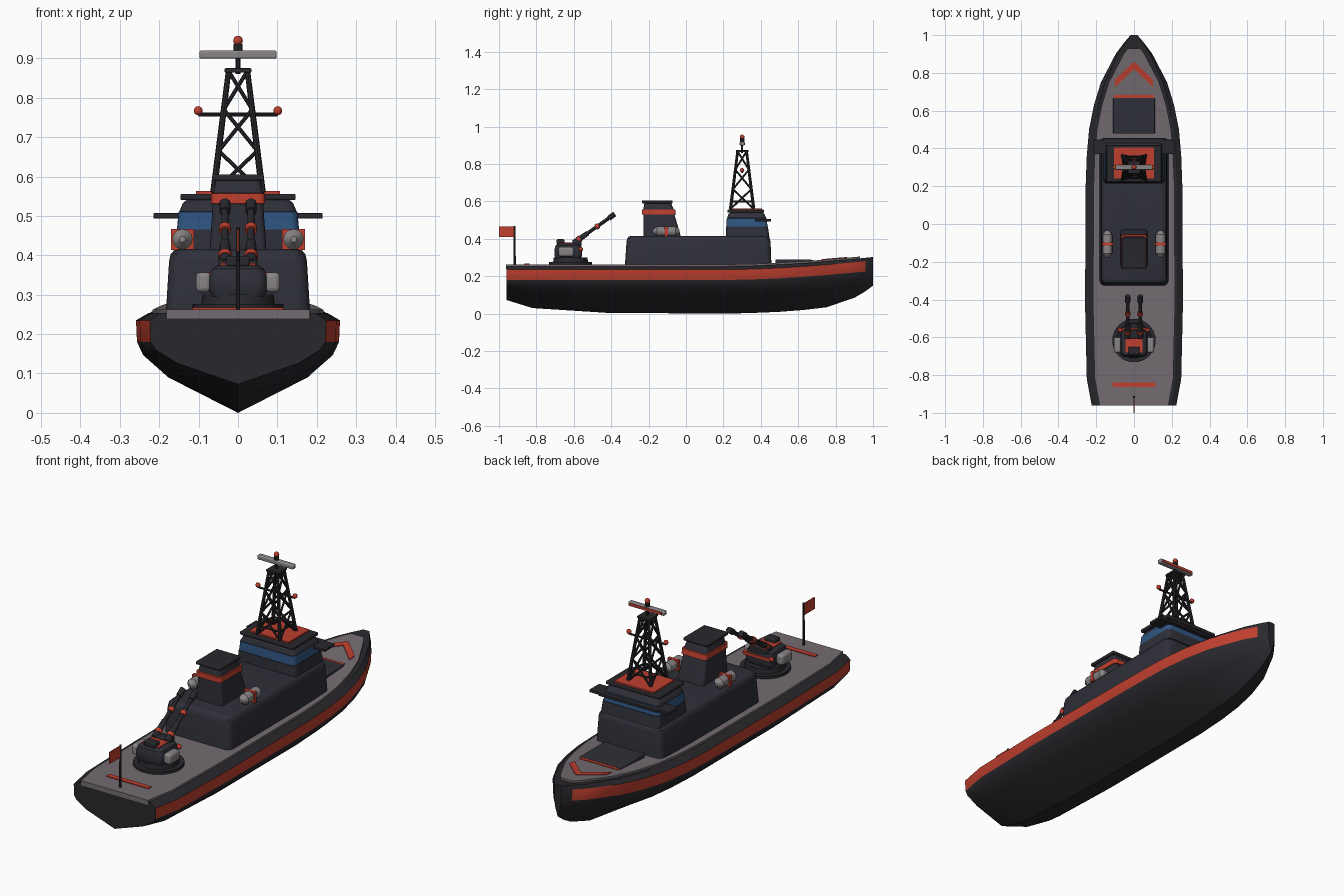
import bpy, bmesh, math
from mathutils import Vector

if "Cube" in bpy.data.objects:
    bpy.data.objects.remove(bpy.data.objects["Cube"])


def material(name, rgb):
    m = bpy.data.materials.new(name)
    m.diffuse_color = (*rgb, 1)
    m.use_nodes = True
    m.node_tree.nodes["Principled BSDF"].inputs["Base Color"].default_value = m.diffuse_color
    return m


DARK = material("charcoal", (0.028, 0.029, 0.040))
BLACK = material("soft_black", (0.022, 0.022, 0.027))
RED = material("signal_red", (0.52, 0.050, 0.028))
GREY = material("deck_grey", (0.175, 0.150, 0.165))
LIGHT = material("light_grey", (0.25, 0.23, 0.24))
BLUE = material("window_blue", (0.028, 0.092, 0.22))


def finish(name, bm, mats, bevel=0, angle=30):
    bmesh.ops.recalc_face_normals(bm, faces=bm.faces)
    me = bpy.data.meshes.new(name)
    bm.to_mesh(me)
    bm.free()
    for m in mats:
        me.materials.append(m)
    ob = bpy.data.objects.new(name, me)
    bpy.context.collection.objects.link(ob)
    if bevel:
        b = ob.modifiers.new("bevel", 'BEVEL')
        b.width, b.segments = bevel, 3
    bpy.ops.object.select_all(action='DESELECT')
    ob.select_set(True)
    bpy.context.view_layer.objects.active = ob
    bpy.ops.object.shade_smooth_by_angle(angle=math.radians(angle))
    return ob


def skin(name, rings, mats, rule=lambda i, j: 0, bevel=0):
    """Join equal rings of points into a capped skin."""
    bm = bmesh.new()
    rv = [[bm.verts.new(p) for p in ring] for ring in rings]
    n = len(rv[0])
    for i in range(len(rv) - 1):
        for j in range(n):
            k = (j + 1) % n
            f = bm.faces.new((rv[i][j], rv[i][k], rv[i + 1][k], rv[i + 1][j]))
            f.material_index = rule(i, j)
    bm.faces.new(rv[0])
    bm.faces.new(rv[-1])
    return finish(name, bm, mats, bevel)


def loft(name, levels, r, mats, bands={}, cx=0):
    """Rounded rectangles (z, half width, y0, y1) stacked upwards."""
    rings = []
    for z, hx, y0, y1 in levels:
        ring = []
        for q, (sx, y) in enumerate(((1, y1 - r), (-1, y1 - r), (-1, y0 + r), (1, y0 + r))):
            for s in range(5):
                a = (q + s / 4) * math.pi / 2
                ring.append((cx + sx * (hx - r) + r * math.cos(a), y + r * math.sin(a), z))
        rings.append(ring)
    return skin(name, rings, mats, lambda i, j: bands.get(i, 0))


def box(name, x, y, z, mat, bevel=0):
    rings = [[(x[0], y[0], h), (x[1], y[0], h), (x[1], y[1], h), (x[0], y[1], h)] for h in z]
    return skin(name, rings, [mat], bevel=bevel)


def rods(name, parts, mat, n=10):
    """Tapered rods (start, end, radius, end radius) in one object."""
    bm = bmesh.new()
    for a, b, r1, r2 in parts:
        a, b = Vector(a), Vector(b)
        d = b - a
        m = d.to_track_quat('Z', 'Y').to_matrix().to_4x4()
        m.translation = (a + b) / 2
        bmesh.ops.create_cone(bm, cap_ends=True, segments=n, radius1=r1, radius2=r2,
                              depth=d.length, matrix=m)
    return finish(name, bm, [mat])


def ball(name, p, r, mat):
    bm = bmesh.new()
    bmesh.ops.create_uvsphere(bm, u_segments=14, v_segments=8, radius=r)
    bmesh.ops.translate(bm, verts=bm.verts, vec=p)
    return finish(name, bm, [mat], angle=60)


def sheer(y):
    return 0.05 * max(0, (y - 0.2) / 0.8) ** 1.7


# Hull: (y, half beam, keel height)
ST = [(-0.96, 0.224, 0.073), (-0.82, 0.25, 0.03), (-0.43, 0.259, 0.005), (0.2, 0.256, 0),
      (0.36, 0.25, 0.004), (0.5, 0.238, 0.01), (0.63, 0.212, 0.02), (0.75, 0.175, 0.034),
      (0.9, 0.097, 0.085), (0.96, 0.052, 0.12), (1.0, 0.018, 0.15)]


def beam(y):
    for a, b in zip(ST, ST[1:]):
        if y <= b[0]:
            return a[1] + (b[1] - a[1]) * (y - a[0]) / (b[0] - a[0])


rings = []
for y, b, k in ST:
    s = sheer(y)
    low = 0.18 + s
    half = [(0.88 * b, 0.253 + s), (b, 0.235 + s), (0.99 * b, low),
            (0.93 * b, k + 0.81 * (low - k)), (0.69 * b, k + 0.5 * (low - k))]
    rings.append([(-x, y, z) for x, z in half] + [(0, y, k)] + [(x, y, z) for x, z in half[::-1]])
skin("hull", rings, [BLACK, RED], lambda i, j: int(j in (1, 8) and i < len(ST) - 2))

# Deck slab following the sheer
rings = []
for y in (-0.962, -0.82, -0.43, 0.2, 0.36, 0.5, 0.63, 0.75, 0.85, 0.9, 0.93):
    w, s = beam(max(y, -0.96)) - 0.042, sheer(y)
    rings.append([(-w, y, 0.24 + s), (w, y, 0.24 + s), (w, y, 0.263 + s), (-w, y, 0.263 + s)])
skin("deck", rings, [GREY])

# Deck markings and fore hatch
rings = [[(x, y + dy, 0.262 + sheer(y + dy) + dz) for dy, dz in ((0, 0), (0.04, 0), (0.04, 0.005), (0, 0.005))]
         for x, y in ((-0.1, 0.725), (-0.05, 0.773), (0, 0.82), (0.05, 0.773), (0.1, 0.725))]
skin("bow_chevron", rings, [RED])
box("stern_stripe", (-0.115, 0.115), (-0.863, -0.838), (0.26, 0.267), RED)
box("fore_hatch", (-0.11, 0.11), (0.478, 0.668), (0.262, 0.291), DARK, 0.004)
box("hatch_edge", (-0.105, 0.105), (0.666, 0.683), (0.265, 0.288), RED)

# Deckhouse
loft("deckhouse", [(0.255, 0.183, -0.327, 0.457), (0.385, 0.175, -0.318, 0.452),
                   (0.403, 0.171, -0.314, 0.448), (0.412, 0.163, -0.306, 0.44),
                   (0.416, 0.15, -0.293, 0.427)], 0.03, [DARK])

# Bridge with window band, roof and wings
loft("bridge", [(0.41, 0.162, 0.213, 0.446), (0.465, 0.157, 0.215, 0.438),
                (0.466, 0.155, 0.216, 0.436), (0.51, 0.151, 0.218, 0.431),
                (0.511, 0.149, 0.22, 0.429), (0.532, 0.14, 0.226, 0.42),
                (0.541, 0.13, 0.236, 0.41)], 0.022, [DARK, BLUE], {2: 1})
box("bridge_roof", (-0.146, 0.146), (0.222, 0.417), (0.54, 0.556), BLACK, 0.004)
box("roof_panel", (-0.107, 0.107), (0.242, 0.406), (0.555, 0.563), RED)
for s, side in ((-1, "left"), (1, "right")):
    box(side + "_bridge_wing", sorted((s * 0.14, s * 0.215)), (0.37, 0.447), (0.493, 0.507), BLACK, 0.003)
box("bridge_visor", (-0.16, 0.16), (0.425, 0.455), (0.493, 0.507), BLACK, 0.003)

# Lattice mast
Z = (0.56, 0.665, 0.77, 0.868)
corners = [(-1, -1), (1, -1), (1, 1), (-1, 1)]


def mp(c, z):
    w = 0.062 - 0.038 * (z - 0.56) / 0.308
    return (c[0] * w, 0.3 + c[1] * w, z)


parts = [(mp(c, Z[0]), mp(c, Z[3]), 0.0085, 0.007) for c in corners]
for i in range(4):
    a, b = corners[i], corners[(i + 1) % 4]
    for z0, z1 in zip(Z, Z[1:]):
        parts += [(mp(a, z0), mp(b, z1), 0.005, 0.005), (mp(b, z0), mp(a, z1), 0.005, 0.005)]
    parts.append((mp(a, 0.6), mp(b, 0.6), 0.005, 0.005))
parts += [((-0.1, 0.3, 0.757), (0.1, 0.3, 0.757), 0.005, 0.005),
          ((0, 0.3, 0.86), (0, 0.3, 0.91), 0.006, 0.006),
          ((0, 0.3, 0.92), (0, 0.3, 0.937), 0.012, 0.012)]
rods("lattice_mast", parts, BLACK, 8)
box("mast_platform", (-0.034, 0.034), (0.266, 0.334), (0.864, 0.875), BLACK, 0.003)
box("radar_bar", (-0.098, 0.098), (0.287, 0.313), (0.899, 0.92), LIGHT, 0.005)
box("radar_face", (-0.088, 0.088), (0.311, 0.316), (0.903, 0.916), RED)
ball("mast_light", (0, 0.3, 0.945), 0.0125, RED)
for s, side in ((-1, "left"), (1, "right")):
    ball(side + "_yard_light", (s * 0.101, 0.3, 0.767), 0.0115, RED)

# Funnel
loft("funnel", [(0.41, 0.072, -0.228, -0.028), (0.43, 0.071, -0.228, -0.032),
                (0.53, 0.064, -0.228, -0.062), (0.531, 0.069, -0.236, -0.054),
                (0.557, 0.068, -0.236, -0.058), (0.558, 0.063, -0.228, -0.066),
                (0.592, 0.056, -0.222, -0.08)], 0.014, [DARK, RED], {2: 1, 3: 1, 4: 1})
box("funnel_cap", (-0.066, 0.066), (-0.236, -0.072), (0.59, 0.605), BLACK, 0.004)

# Life raft canisters
for s, side in ((-1, "left"), (1, "right")):
    x = s * 0.141
    rods(side + "_raft", [((x, -0.155, 0.441), (x, -0.055, 0.441), 0.026, 0.026),
                          ((x, -0.178, 0.441), (x, -0.155, 0.441), 0.008, 0.026),
                          ((x, -0.055, 0.441), (x, -0.034, 0.441), 0.026, 0.008)], LIGHT, 12)
    box(side + "_raft_strap", (x - 0.029, x + 0.029), (-0.114, -0.097), (0.414, 0.467), RED)

# Gun mount
gy = -0.617
rods("gun_base", [((0, gy, 0.25), (0, gy, 0.276), 0.115, 0.115),
                  ((0, gy, 0.276), (0, gy, 0.3), 0.093, 0.09)], BLACK, 32)
loft("gun_turret", [(0.295, 0.066, -0.698, -0.562), (0.31, 0.073, -0.703, -0.555),
                    (0.345, 0.073, -0.703, -0.555), (0.365, 0.066, -0.697, -0.562),
                    (0.376, 0.05, -0.682, -0.577)], 0.025, [DARK])
box("turret_band", (-0.074, 0.074), (-0.566, -0.55), (0.337, 0.352), RED)
box("turret_panel", (-0.045, 0.045), (-0.68, -0.605), (0.37, 0.38), RED)
box("turret_hatch", (-0.03, 0.03), (-0.692, -0.65), (0.372, 0.398), BLACK, 0.006)
box("gun_mantlet", (-0.05, 0.05), (-0.607, -0.56), (0.355, 0.392), BLACK, 0.008)
g0, g1 = Vector((0, -0.6, 0.378)), Vector((0, -0.385, 0.53))
for s, side in ((-1, "left"), (1, "right")):
    o = Vector((s * 0.033, 0, 0))
    at = lambda t: o + g0.lerp(g1, t)
    rods(side + "_barrel", [(at(0), at(0.35), 0.016, 0.013), (at(0.3), at(1), 0.0095, 0.0095),
                            (at(0.87), at(1.02), 0.014, 0.014)], BLACK, 12)
    rods(side + "_barrel_collar", [(at(0.55), at(0.62), 0.015, 0.015)], RED, 12)
    rods(side + "_barrel_rear_collar", [(at(0.1), at(0.16), 0.018, 0.018)], RED, 12)
    box(side + "_ammo_drum", sorted((s * 0.068, s * 0.107)), (-0.682, -0.6), (0.306, 0.357), LIGHT, 0.012)
    ball(side + "_turret_lamp", (s * 0.072, -0.562, 0.345), 0.012, RED)

# Stern flag
rods("flag_pole", [((0, -0.916, 0.255), (0, -0.916, 0.47), 0.006, 0.005)], BLACK)
box("flag", (-0.003, 0.003), (-1.0, -0.916), (0.41, 0.466), RED)
